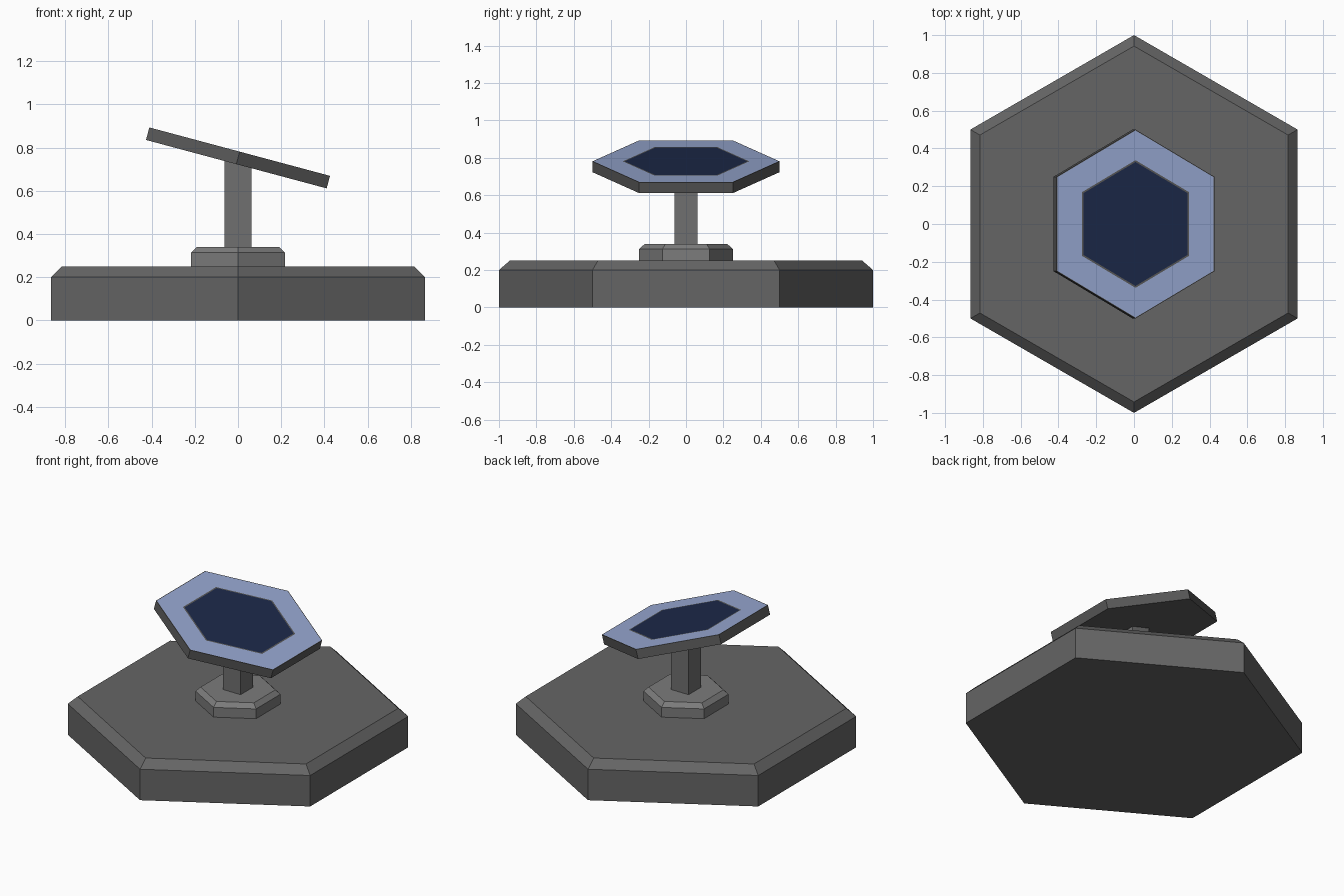
import bpy, bmesh, math
from mathutils import Matrix

if "Cube" in bpy.data.objects:
    bpy.data.objects.remove(bpy.data.objects["Cube"])


def material(name, r, g, b):
    m = bpy.data.materials.new(name)
    m.diffuse_color = (r, g, b, 1)
    m.use_nodes = True
    m.node_tree.nodes["Principled BSDF"].inputs["Base Color"].default_value = m.diffuse_color
    return m


def ring(bm, sides, radius, z, start):
    return [bm.verts.new((radius * math.cos(start + i * math.tau / sides),
                          radius * math.sin(start + i * math.tau / sides), z))
            for i in range(sides)]


def stack(name, profile, mats, sides=6, start=math.pi / 2, band_mats=None, cap_mat=0):
    """Solid through (radius, z) rings from bottom to top, with flat faces."""
    bm = bmesh.new()
    rings = [ring(bm, sides, r, z, start) for r, z in profile]
    bm.faces.new(rings[0][::-1])
    for b, (lo, hi) in enumerate(zip(rings, rings[1:])):
        for i in range(sides):
            j = (i + 1) % sides
            f = bm.faces.new((lo[i], lo[j], hi[j], hi[i]))
            f.material_index = band_mats[b] if band_mats else 0
    bm.faces.new(rings[-1]).material_index = cap_mat
    mesh = bpy.data.meshes.new(name)
    bm.to_mesh(mesh)
    bm.free()
    for m in mats:
        mesh.materials.append(m)
    ob = bpy.data.objects.new(name, mesh)
    bpy.context.collection.objects.link(ob)
    return ob


base_grey = material("base_grey", 0.13, 0.13, 0.13)
collar_grey = material("collar_grey", 0.2, 0.2, 0.2)
post_grey = material("post_grey", 0.16, 0.16, 0.16)
frame_grey = material("frame_grey", 0.1, 0.1, 0.1)
light_blue = material("light_blue", 0.31, 0.39, 0.64)
dark_blue = material("dark_blue", 0.012, 0.022, 0.068)

# Chamfered hexagonal base and collar
stack("base", [(1, 0), (1, 0.2), (0.942, 0.25)], [base_grey])
stack("collar", [(0.25, 0.25), (0.25, 0.313), (0.22, 0.34)], [collar_grey])

# Square post, ending inside the tilted panel
r = 0.0625 * math.sqrt(2)
stack("post", [(r, 0.34), (r, 0.74)], [post_grey], sides=4, start=math.pi / 4)

# Tilted panel: grey body, light blue border, thin grey rim, dark blue centre
panel = stack("panel",
              [(0.5, -0.03), (0.5, 0.03), (0.495, 0.03), (0.338, 0.03), (0.328, 0.03)],
              [frame_grey, light_blue, dark_blue],
              band_mats=[0, 0, 1, 0], cap_mat=2)
panel.matrix_world = Matrix.Translation((0, 0, 0.752)) @ Matrix.Rotation(math.radians(15), 4, 'Y')
